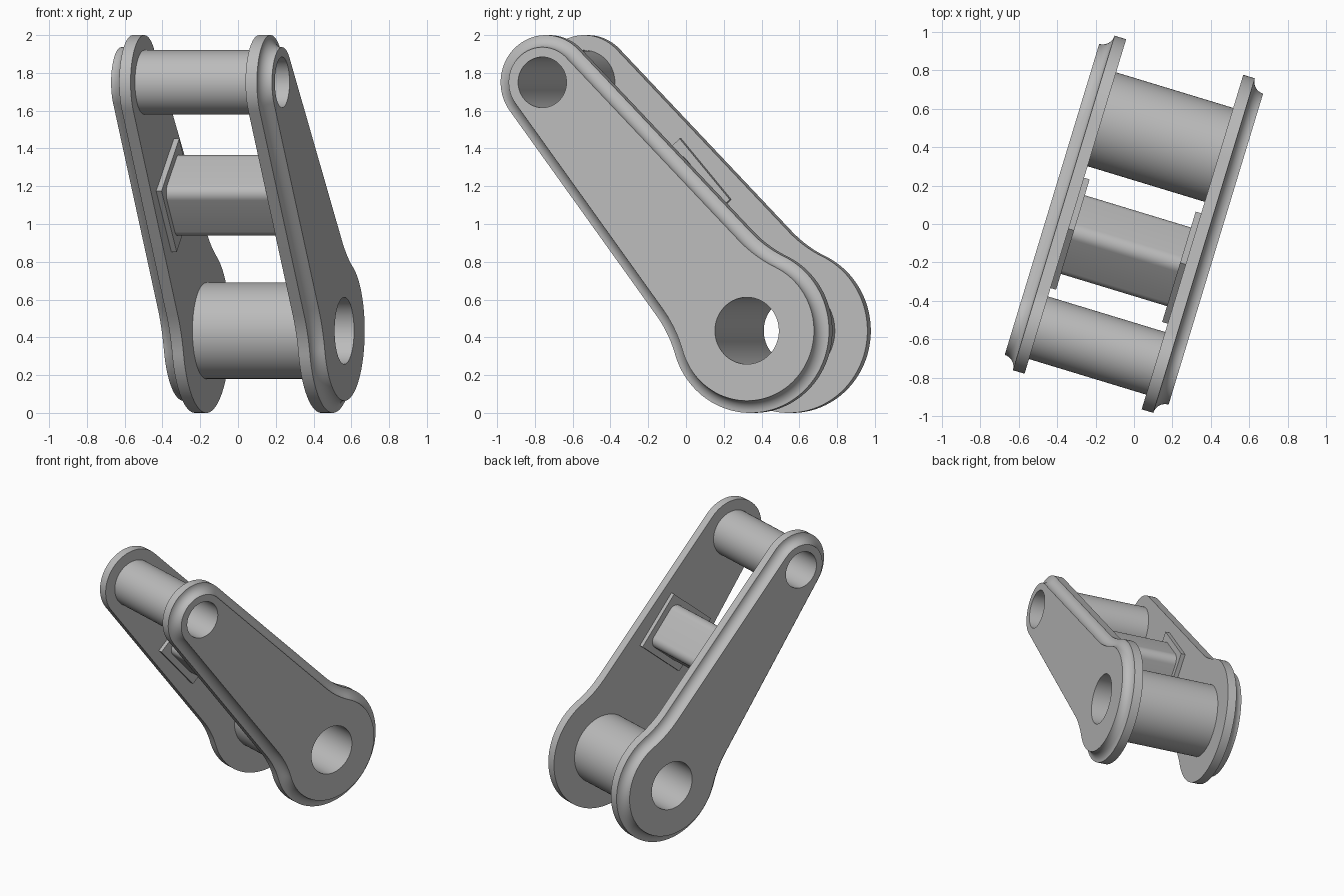
import bpy, bmesh, math
from mathutils import Matrix, Vector

cube = bpy.data.objects.get("Cube")
if cube:
    bpy.data.objects.remove(cube, do_unlink=True)

# Link dimensions: big eye at the origin, small eye further along the local y axis
LOW, HIGH = Vector((0, 0.472, 0.435)), Vector((0, -0.66, 1.75))
AXIS = HIGH - LOW
LENGTH = AXIS.length
BIG_R, SMALL_R, FILLET_R = 0.435, 0.25, 0.65
BIG_BORE, SMALL_BORE = 0.177, 0.134
TAPER = math.radians(3.9)
INNER, MID, OUTER = 0.318, 0.381, 0.445
COVE = OUTER - MID
FRAME = (Matrix.Rotation(math.radians(-16.9), 4, 'Z') @ Matrix.Translation(LOW)
         @ Matrix.Rotation(math.atan2(AXIS.z, AXIS.y), 4, 'X'))

grey = bpy.data.materials.new("plain_grey")
grey.use_nodes = True
grey.diffuse_color = (0.5, 0.5, 0.5, 1)
grey.node_tree.nodes["Principled BSDF"].inputs["Base Color"].default_value = (0.5, 0.5, 0.5, 1)


def make(name, bm):
    bmesh.ops.recalc_face_normals(bm, faces=bm.faces[:])
    mesh = bpy.data.meshes.new(name)
    bm.to_mesh(mesh)
    bm.free()
    mesh.materials.append(grey)
    ob = bpy.data.objects.new(name, mesh)
    bpy.context.collection.objects.link(ob)
    ob.matrix_world = FRAME
    return ob


def activate(ob):
    bpy.ops.object.select_all(action='DESELECT')
    ob.select_set(True)
    bpy.context.view_layer.objects.active = ob


def rod(name, radius, half, along):
    bm = bmesh.new()
    bmesh.ops.create_cone(bm, cap_ends=True, segments=72, radius1=radius, radius2=radius,
                          depth=2 * half, matrix=Matrix.Translation((0, along, 0))
                          @ Matrix.Rotation(math.pi / 2, 4, 'Y'))
    return make(name, bm)


def block(name, x, width, size, corner=0):
    bm = bmesh.new()
    bmesh.ops.create_cube(bm, size=1, matrix=Matrix.Translation((x, LENGTH * 0.545, 0))
                          @ Matrix.Diagonal((width, size, size, 1)))
    if corner:
        edges = [e for e in bm.edges if abs(e.verts[0].co.x - e.verts[1].co.x) > 0.1]
        bmesh.ops.bevel(bm, geom=edges, offset=corner, segments=8, profile=0.5, affect='EDGES')
    return make(name, bm)


def arc(centre, radius, start, end, steps):
    angles = [start + (end - start) * i / steps for i in range(steps + 1)]
    return [(centre[0] + radius * math.cos(a), centre[1] + radius * math.sin(a)) for a in angles]


def outline(inset):
    """Two eyes joined by tapering sides, with hollow blends into the big eye."""
    reach = LENGTH * math.sin(TAPER) + SMALL_R + FILLET_R
    slide = math.sqrt((BIG_R + FILLET_R) ** 2 - reach ** 2)
    normal = math.pi / 2 - TAPER
    fx = reach * math.cos(normal) + slide * math.cos(TAPER)
    fy = reach * math.sin(normal) - slide * math.sin(TAPER)
    turn = math.atan2(fy, fx)
    half = arc((LENGTH, 0), SMALL_R - inset, 0, normal, 20)
    half += arc((fx, fy), FILLET_R + inset, normal + math.pi, turn + math.pi, 10)
    half += arc((0, 0), BIG_R - inset, turn, math.pi, 36)[1:]
    return half + [(p, -q) for p, q in reversed(half[1:-1])]


def side_plate(name, side):
    bm = bmesh.new()
    # Flat flange, then a cove stepping in to the raised outer face
    layers = [(0, INNER)]
    for i in range(9):
        a = math.pi / 2 * i / 8
        layers.append((COVE * math.sin(a), OUTER - COVE * math.cos(a)))
    loops = [[bm.verts.new((side * x, p, q)) for p, q in outline(d)] for d, x in layers]
    for a, b in zip(loops, loops[1:]):
        for i in range(len(a)):
            bm.faces.new((a[i - 1], a[i], b[i], b[i - 1]))
    bm.faces.new(loops[0])
    bm.faces.new(loops[-1])
    return make(name, bm)


# Side plates and the sleeves between them
plates = [side_plate("left_side_plate", 1), side_plate("right_side_plate", -1)]
big_sleeve = rod("lower_sleeve", 0.255, INNER, 0)
small_sleeve = rod("upper_sleeve", 0.17, INNER, LENGTH)

# Middle spacer with a square pad at each end
parts = plates + [big_sleeve, small_sleeve,
                  block("middle_spacer", 0, 2 * INNER, 0.338, 0.06)]
for label, side in (("left", 1), ("right", -1)):
    parts.append(block(label + "_spacer_pad", side * (INNER - 0.015), 0.03, 0.425))

# Bore both eyes right through
for radius, along, sleeve in ((BIG_BORE, 0, big_sleeve), (SMALL_BORE, LENGTH, small_sleeve)):
    cutter = rod("bore_cutter", radius, 0.7, along)
    cutter.hide_render = True
    bpy.context.view_layer.update()
    for ob in plates + [sleeve]:
        activate(ob)
        mod = ob.modifiers.new("bore", 'BOOLEAN')
        mod.operation = 'DIFFERENCE'
        mod.solver = 'EXACT'
        mod.object = cutter
        bpy.ops.object.modifier_apply(modifier=mod.name)
    bpy.data.objects.remove(cutter, do_unlink=True)

for ob in parts:
    activate(ob)
    bpy.ops.object.shade_smooth_by_angle(angle=math.radians(30))
